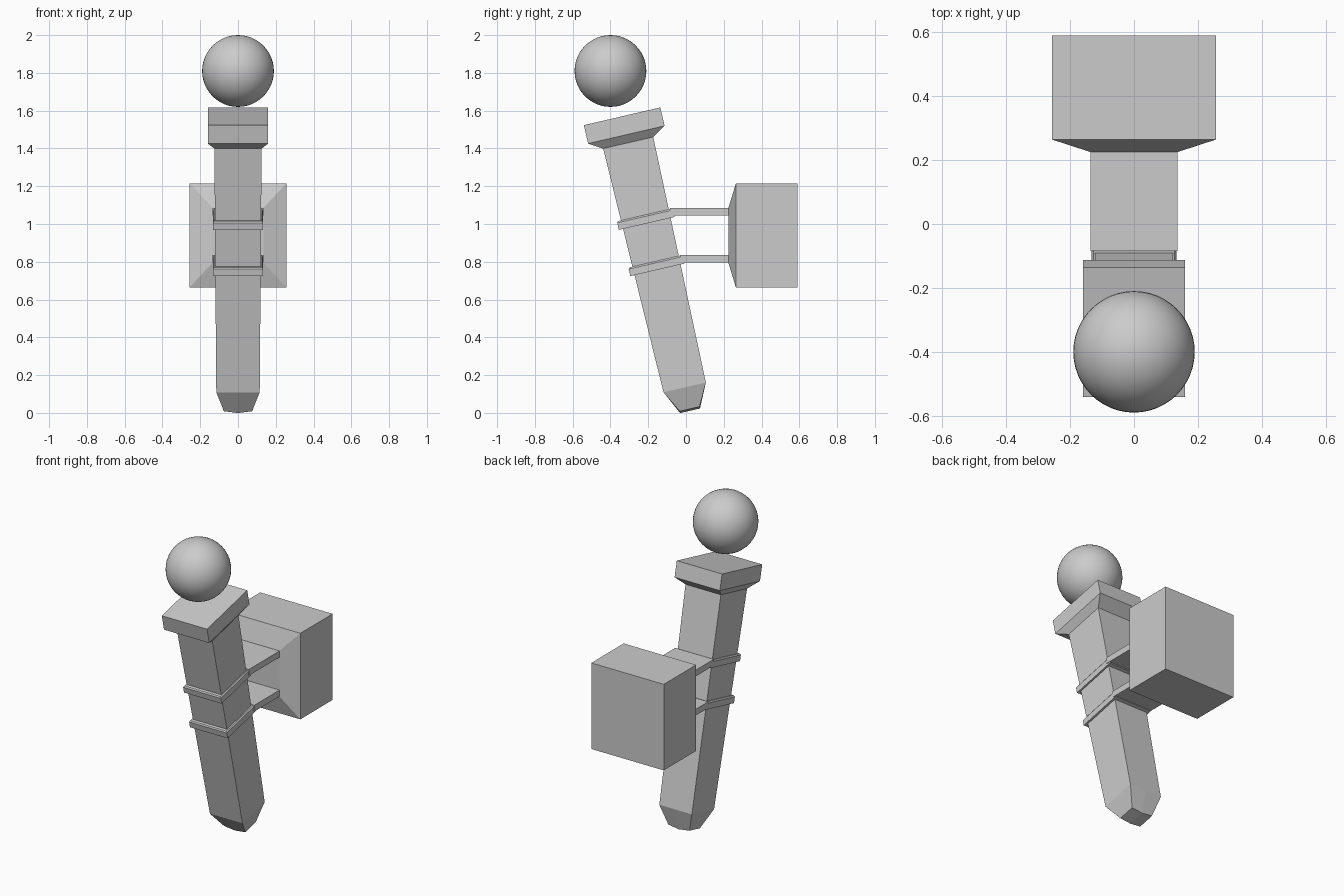
import bpy, bmesh
from mathutils import Matrix, Vector
from math import radians

# Remove the default cube
cube = bpy.data.objects.get("Cube")
if cube:
    bpy.data.objects.remove(cube, do_unlink=True)

# Single stone-grey material
GREY = (0.6, 0.6, 0.6, 1)
grey = bpy.data.materials.new("plain_grey")
grey.use_nodes = True
grey.diffuse_color = GREY
grey.node_tree.nodes["Principled BSDF"].inputs["Base Color"].default_value = GREY

# Handle axis: leans towards the front, origin at the top of the tapered tip
LEAN = Matrix.Translation((0, -0.007, 0.135)) @ Matrix.Rotation(radians(13), 4, "X")


def loft(name, rings, matrix):
    """Join rectangular rings (height, half width, half depth, ridge) into a closed solid."""
    bm = bmesh.new()
    loops = []
    for t, w, d, ridge in rings:
        pts = [(-w, -d, t), (0, -d, t - ridge), (w, -d, t),
               (w, d, t), (0, d, t - ridge), (-w, d, t)]
        loops.append([bm.verts.new(matrix @ Vector(p)) for p in pts])
    for a, b in zip(loops, loops[1:]):
        for i in range(6):
            j = (i + 1) % 6
            bm.faces.new((a[i], a[j], b[j], b[i]))
    for v in (loops[0], loops[-1]):
        bm.faces.new((v[0], v[1], v[4], v[5]))
        bm.faces.new((v[1], v[2], v[3], v[4]))
    bmesh.ops.recalc_face_normals(bm, faces=bm.faces)
    mesh = bpy.data.meshes.new(name)
    bm.to_mesh(mesh)
    bm.free()
    mesh.materials.append(grey)
    obj = bpy.data.objects.new(name, mesh)
    bpy.context.collection.objects.link(obj)
    return obj


# Tapered handle with a blunt, slightly ridged tip
loft("handle", [(-0.117, 0.075, 0.054, 0.01), (0, 0.115, 0.115, 0),
                (1.329, 0.125, 0.136, 0)], LEAN)

# Flared cap on the handle
loft("cap", [(1.329, 0.125, 0.136, 0), (1.373, 0.16, 0.208, 0),
             (1.473, 0.16, 0.208, 0)], LEAN)

# Two straps around the handle, each with a flat arm reaching the wall block
for label, t, depth, start, z in (("upper", 0.914, 0.152, -0.085, 1.065),
                                  ("lower", 0.662, 0.148, -0.03, 0.815)):
    loft(label + "_strap", [(t - 0.023, 0.133, depth, 0), (t + 0.015, 0.133, depth, 0),
                            (t + 0.023, 0.127, depth - 0.006, 0)], LEAN)
    mid, half = (start + 0.23) / 2, (0.23 - start) / 2
    loft(label + "_arm", [(z - 0.02, 0.136, half, 0), (z + 0.02, 0.136, half, 0)],
         Matrix.Translation((0, mid, 0)))

# Wall block, bevelled towards the arms
block_frame = Matrix.Translation((0, 0, 0.94)) @ Matrix.Rotation(radians(-90), 4, "X")
loft("wall_block", [(0.225, 0.136, 0.147, 0), (0.264, 0.256, 0.275, 0),
                    (0.59, 0.256, 0.275, 0)], block_frame)

# Round flame floating over the cap
bpy.ops.mesh.primitive_uv_sphere_add(segments=48, ring_count=24, radius=0.19,
                                     location=(0, -0.4, 1.81))
flame = bpy.context.object
flame.name = "flame_ball"
flame.data.materials.append(grey)
bpy.ops.object.shade_smooth()
